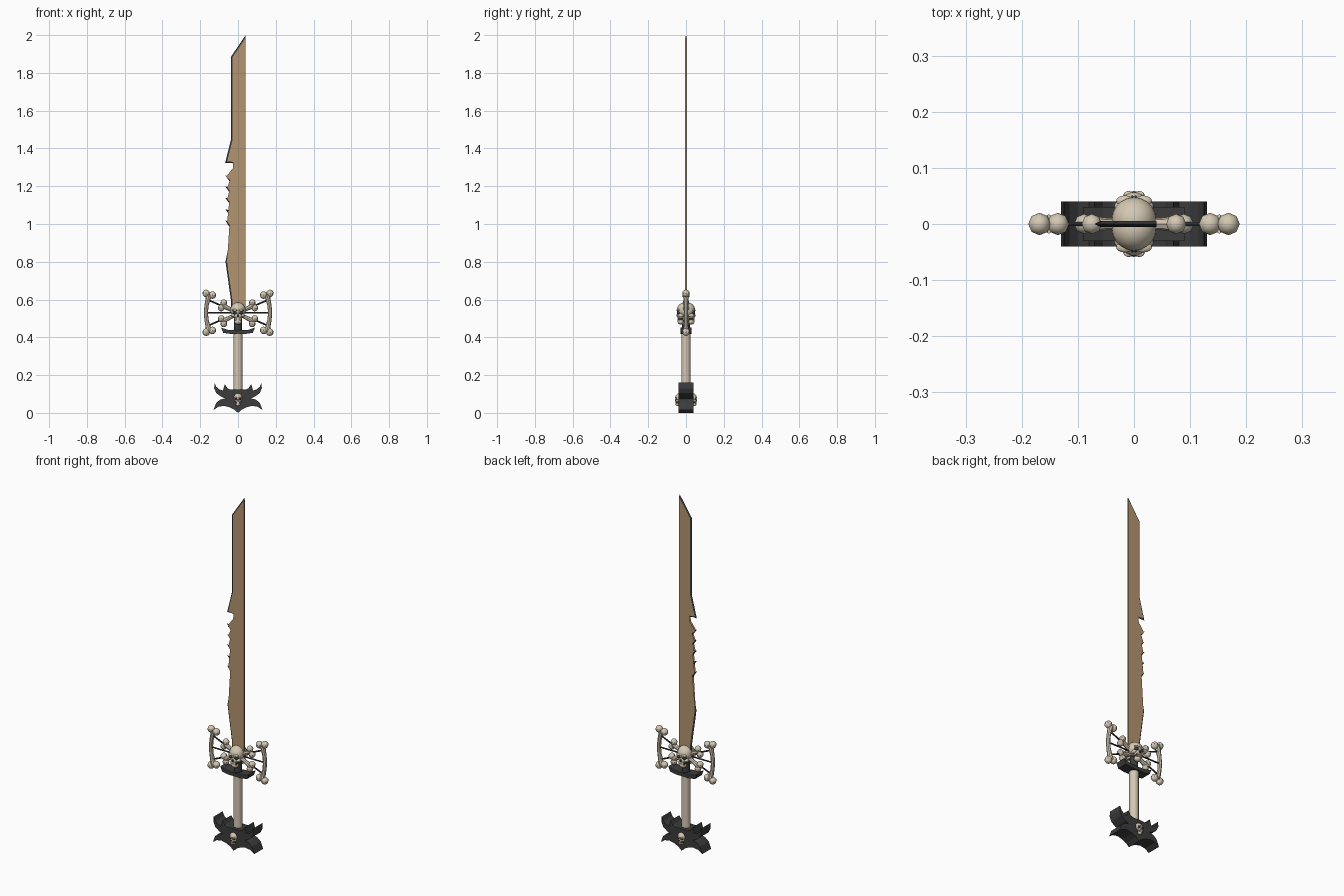
import bpy, bmesh
from math import sin, cos, pi
from mathutils import Vector, Matrix

if "Cube" in bpy.data.objects:
    bpy.data.objects.remove(bpy.data.objects["Cube"])


def mat(name, r, g, b):
    m = bpy.data.materials.new(name)
    m.diffuse_color = (r, g, b, 1)
    m.use_nodes = True
    m.node_tree.nodes["Principled BSDF"].inputs["Base Color"].default_value = m.diffuse_color
    return m


BONE = mat("bone", 0.66, 0.58, 0.45)
DARK = mat("dark_metal", 0.045, 0.045, 0.045)
TAN = mat("bronze", 0.46, 0.30, 0.16)


def finish(name, bm, mats, smooth=True):
    bmesh.ops.recalc_face_normals(bm, faces=bm.faces)
    me = bpy.data.meshes.new(name)
    bm.to_mesh(me)
    bm.free()
    for m in mats:
        me.materials.append(m)
    ob = bpy.data.objects.new(name, me)
    bpy.context.collection.objects.link(ob)
    if smooth:
        bpy.ops.object.select_all(action='DESELECT')
        ob.select_set(True)
        bpy.context.view_layer.objects.active = ob
        bpy.ops.object.shade_smooth_by_angle(angle=0.7)
    return ob


def ball(bm, loc, size, mi=0, u=16, v=10):
    M = Matrix.Translation(loc) @ Matrix.Diagonal((*size, 1))
    r = bmesh.ops.create_uvsphere(bm, u_segments=u, v_segments=v, radius=1, matrix=M)
    for f in {f for w in r["verts"] for f in w.link_faces}:
        f.material_index = mi


def box(bm, loc, size, mi=0):
    M = Matrix.Translation(loc) @ Matrix.Diagonal((*size, 1))
    r = bmesh.ops.create_cube(bm, size=1, matrix=M)
    for f in {f for w in r["verts"] for f in w.link_faces}:
        f.material_index = mi


def tube(bm, pts, radii, n=8):
    """Round tube along (x, z) points; returns end points and side directions."""
    P = [Vector((x, 0, z)) for x, z in pts]
    rings, ends = [], []
    for i, p in enumerate(P):
        t = (P[min(i + 1, len(P) - 1)] - P[max(i - 1, 0)]).normalized()
        s = Vector((-t.z, 0, t.x))
        rings.append([bm.verts.new(p + radii[i] * (s * cos(2 * pi * k / n) + Vector((0, sin(2 * pi * k / n), 0))))
                      for k in range(n)])
        if i in (0, len(P) - 1):
            ends.append((p, s))
    for a, b in zip(rings, rings[1:]):
        for k in range(n):
            bm.faces.new((a[k], a[(k + 1) % n], b[(k + 1) % n], b[k]))
    bm.faces.new(rings[0])
    bm.faces.new(rings[-1])
    return ends


def bone(name, pts, radii, knob):
    bm = bmesh.new()
    for p, s in tube(bm, pts, radii):
        for d in (-1, 1):
            ball(bm, p + s * d * knob * 0.85, (knob,) * 3, u=8, v=6)
    return finish(name, bm, [BONE])


def slab(name, half, depth):
    """Extrude a left half outline (mirrored to the right) through y."""
    pts = half + [(-x, z) for x, z in reversed(half) if x != 0]
    bm = bmesh.new()
    f = bm.faces.new([bm.verts.new((x, -depth, z)) for x, z in pts])
    r = bmesh.ops.extrude_face_region(bm, geom=[f])
    bmesh.ops.translate(bm, vec=(0, 2 * depth, 0),
                        verts=[g for g in r["geom"] if isinstance(g, bmesh.types.BMVert)])
    bmesh.ops.triangulate(bm, faces=[f for f in bm.faces if len(f.verts) > 4])
    return finish(name, bm, [DARK], smooth=False)


def skull(name, z, s, y, side):
    """Skull facing -y (side 1) or +y (side -1); s is half its width."""
    bm = bmesh.new()

    def P(a, b, c):
        return (a * s, side * (y - b * s), z + c * s)
    ball(bm, P(0, 0, 0.3), (s, s, s), 0, 20, 12)
    ball(bm, P(0, 0.5, -0.45), (0.62 * s, 0.5 * s, 0.5 * s))           # face
    ball(bm, P(0, 0.5, -1.25), (0.5 * s, 0.42 * s, 0.38 * s))          # jaw
    for k in (-1, 1):
        ball(bm, P(k * 0.62, 0.5, -0.42), (0.26 * s, 0.4 * s, 0.24 * s))        # cheek
        ball(bm, P(k * 0.4, 0.83, 0.27), (0.4 * s, 0.24 * s, 0.16 * s))         # brow
        ball(bm, P(k * 0.4, 0.72, -0.06), (0.29 * s, 0.3 * s, 0.26 * s), 1)     # eye
        ball(bm, P(k * 0.07, 0.93, -0.45), (0.08 * s, 0.14 * s, 0.18 * s), 1)   # nose
    box(bm, P(0, 0.55, -0.9), (0.8 * s, 0.62 * s, 0.3 * s), 1)                  # mouth
    for k in range(5):
        for c in (-0.79, -1.02):
            box(bm, P((k - 2) * 0.16, 0.8, c), (0.13 * s, 0.24 * s, 0.2 * s))   # teeth
    return finish(name, bm, [BONE, DARK])


# Blade: cutting edge outline from guard to tip
edge = [(-0.037, 0.54), (-0.038, 0.6), (-0.066, 0.8), (-0.033, 0.965)]
for i in range(4):                                       # saw teeth
    b = 0.975 + i * 0.06
    edge += [(-0.068, b + 0.045), (-0.047, b + 0.038), (-0.033, b + 0.055)]
edge += [(-0.07, 1.262), (-0.055, 1.25)]
edge += [(-0.041 + 0.036 * cos(a), 1.286 + 0.038 * sin(a))
         for a in [-pi / 2 + pi * k / 8 for k in range(9)]]
edge += [(-0.068, 1.323), (-0.037, 1.447), (-0.037, 1.885), (0.04, 2.0)]

W, T = 0.008, 0.005
inner = []
for i, (x, z) in enumerate(edge):                        # offset towards the spine
    p = Vector((x, z))
    a = (p - Vector(edge[i - 1])).normalized() if i else Vector((0, 1))
    b = (Vector(edge[i + 1]) - p).normalized() if i < len(edge) - 1 else Vector((0, 1))
    n = Vector((a.y + b.y, -a.x - b.x)).normalized()
    m = W / max(n.dot(Vector((a.y, -a.x))), 0.6)
    inner.append((x + n.x * m, z + n.y * m))
inner[-1] = (0.04, 1.985)
bm = bmesh.new()
mid = [bm.verts.new((x, 0, z)) for x, z in edge]
corner = [bm.verts.new((0.04, d * T, 0.54)) for d in (-1, 1)]
sides = []
for d, c in zip((-1, 1), corner):
    row = [bm.verts.new((x, d * T, z)) for x, z in inner]
    sides.append(row)
    for i in range(len(row) - 1):
        bm.faces.new((mid[i], mid[i + 1], row[i + 1], row[i])).material_index = 1
    bm.faces.new(row + [c])
bm.faces.new((sides[0][-1], sides[1][-1], corner[1], corner[0]))
bm.faces.new((sides[0][-1], mid[-1], sides[1][-1]))
bm.faces.new((mid[0], sides[0][0], corner[0], corner[1], sides[1][0]))
bmesh.ops.triangulate(bm, faces=[f for f in bm.faces if len(f.verts) > 4])
finish("blade", bm, [TAN, DARK], smooth=False)

# Guard: back-to-back skulls over crossed bones
for side, nm in ((1, "front"), (-1, "back")):
    skull("guard_skull_" + nm, 0.533, 0.04, -0.008, side)
    skull("pommel_skull_" + nm, 0.074, 0.023, -0.034, side)
for d, nm in ((1, "rising"), (-1, "falling")):
    bone("crossed_bone_" + nm, [(-0.082, 0.527 - d * 0.042), (-0.05, 0.527 - d * 0.026),
                                (0.05, 0.527 + d * 0.026), (0.082, 0.527 + d * 0.042)],
         [0.015, 0.011, 0.011, 0.015], 0.018)

# Guard: bowed side bones and thin dark spokes
for d, nm in ((-1, "left"), (1, "right")):
    arc = [(d * (0.152 + 0.018 * cos(t * pi / 2)), 0.53 + t * 0.098)
           for t in (-1, -0.75, -0.4, 0, 0.4, 0.75, 1)]
    bone("bow_bone_" + nm, arc, [0.017, 0.013, 0.011, 0.011, 0.011, 0.013, 0.017], 0.02)
    bm = bmesh.new()
    for dz in (-0.07, 0, 0.07):
        tube(bm, [(0, 0.53), (d * 0.163, 0.53 + dz)], [0.0045, 0.0045], 6)
    finish("spokes_" + nm, bm, [DARK])

# Collar with upturned ends
slab("collar", [(0, 0.437), (-0.055, 0.44), (-0.09, 0.452), (-0.078, 0.424), (-0.04, 0.418), (0, 0.418)], 0.03)

# Grip, and the neck joining it to the skulls
for nm, r, z0, z1, m in (("grip", 0.024, 0.1, 0.425, BONE), ("neck", 0.02, 0.43, 0.5, DARK)):
    bm = bmesh.new()
    tube(bm, [(0, z0), (0, z1)], [r, r], 20)
    finish(nm, bm, [m])

# Winged pommel
slab("pommel", [(0, 0.125), (-0.04, 0.123), (-0.055, 0.13), (-0.07, 0.152), (-0.08, 0.118),
                (-0.1, 0.125), (-0.115, 0.138), (-0.125, 0.16), (-0.126, 0.13), (-0.115, 0.105),
                (-0.09, 0.086), (-0.068, 0.077), (-0.095, 0.07), (-0.115, 0.053), (-0.13, 0.015),
                (-0.105, 0.032), (-0.075, 0.037), (-0.045, 0.03), (-0.02, 0.018), (0, 0)], 0.04)
